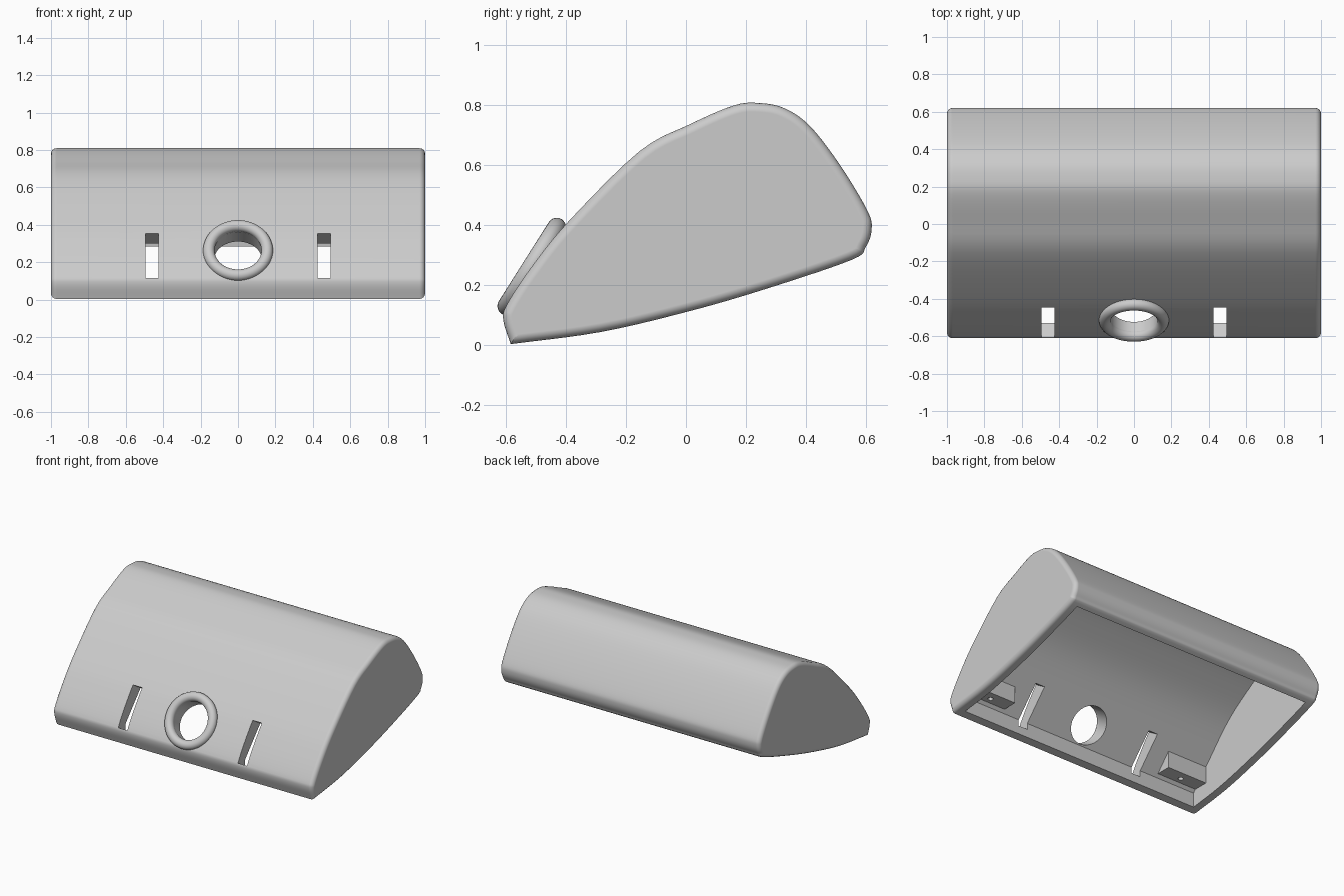
import bpy, bmesh, math
from mathutils import Vector, Matrix

if "Cube" in bpy.data.objects:
    bpy.data.objects.remove(bpy.data.objects["Cube"], do_unlink=True)

grey = bpy.data.materials.new("light grey plastic")
grey.use_nodes = True
grey.diffuse_color = (0.6, 0.6, 0.6, 1)
grey.node_tree.nodes["Principled BSDF"].inputs["Base Color"].default_value = (0.6, 0.6, 0.6, 1)


def spline(pts, steps=5):
    """Smooth open curve through the given (y, z) points."""
    p = [Vector(q) for q in pts]
    p = [2 * p[0] - p[1]] + p + [2 * p[-1] - p[-2]]
    out = []
    for a, b, c, d in zip(p, p[1:], p[2:], p[3:]):
        for i in range(steps):
            t = i / steps
            out.append(0.5 * (2 * b + (c - a) * t + (2 * a - 5 * b + 4 * c - d) * t ** 2
                              + (3 * b - a - 3 * c + d) * t ** 3))
    return out + [p[-2]]


def add_object(name, bm):
    bmesh.ops.recalc_face_normals(bm, faces=bm.faces)
    mesh = bpy.data.meshes.new(name)
    bm.to_mesh(mesh)
    bm.free()
    mesh.materials.append(grey)
    obj = bpy.data.objects.new(name, mesh)
    bpy.context.collection.objects.link(obj)
    return obj


def prism(name, profile, x0, x1, bevel=0):
    """Extrude a (y, z) profile along x, optionally rounding both end rims."""
    bm = bmesh.new()
    cap = bm.faces.new([bm.verts.new((x0, y, z)) for y, z in profile])
    ext = bmesh.ops.extrude_face_region(bm, geom=[cap], use_keep_orig=True)["geom"]
    bmesh.ops.translate(bm, vec=(x1 - x0, 0, 0),
                        verts=[v for v in ext if isinstance(v, bmesh.types.BMVert)])
    if bevel:
        rims = [e for e in bm.edges if abs(e.verts[0].co.x - e.verts[1].co.x) < 1e-5]
        bmesh.ops.bevel(bm, geom=rims, offset=bevel, segments=4, profile=0.5,
                        affect='EDGES', clamp_overlap=False)
    return add_object(name, bm)


def cylinder(name, radius, depth, matrix, segments=48):
    bm = bmesh.new()
    bmesh.ops.create_cone(bm, cap_ends=True, segments=segments, radius1=radius,
                          radius2=radius, depth=depth, matrix=matrix)
    return add_object(name, bm)


def activate(obj):
    bpy.ops.object.select_all(action='DESELECT')
    obj.select_set(True)
    bpy.context.view_layer.objects.active = obj


def cut(obj, cutter):
    mod = obj.modifiers.new("cut", 'BOOLEAN')
    mod.operation, mod.solver, mod.object = 'DIFFERENCE', 'EXACT', cutter
    activate(obj)
    bpy.ops.object.modifier_apply(modifier=mod.name)
    bpy.data.objects.remove(cutter, do_unlink=True)


def smooth(obj, angle=35):
    activate(obj)
    bpy.ops.object.shade_smooth_by_angle(angle=math.radians(angle))
    mod = obj.modifiers.new("flat_normals", 'WEIGHTED_NORMAL')
    mod.keep_sharp = True
    bpy.ops.object.modifier_apply(modifier=mod.name)


# Outer housing: wedge-shaped section with rounded ends
outline = spline([(-0.585, 0.003), (-0.61, 0.085), (-0.595, 0.14), (-0.51, 0.268),
                  (-0.39, 0.415), (-0.155, 0.647), (0.013, 0.737), (0.16, 0.80),
                  (0.245, 0.808), (0.33, 0.79), (0.415, 0.73), (0.515, 0.6),
                  (0.605, 0.45), (0.62, 0.387), (0.6, 0.327), (0.55, 0.283),
                  (0.25, 0.182), (0, 0.11), (-0.287, 0.043), (-0.585, 0.003)])[:-1]
housing = prism("housing", outline, -1, 1, bevel=0.03)

# Hollow interior, open underneath
ceiling = spline([(-0.42, 0.235), (-0.2, 0.475), (0, 0.62), (0.15, 0.7), (0.24, 0.715),
                  (0.34, 0.67), (0.44, 0.55), (0.53, 0.4), (0.555, 0.28)])
cavity = [(-0.53, -0.1), (-0.53, 0.11)] + ceiling + [(0.555, -0.1)]
cut(housing, prism("cavity_cutter", cavity, -0.93, 0.93))

# Tilted frame on the front slope: local z points out of the surface
centre = Vector((0, -0.515, 0.262))
outward = Vector((0, -0.845, 0.534))
frame = Matrix.Translation(centre) @ outward.to_track_quat('Z', 'Y').to_matrix().to_4x4()

# Round opening and the two slots beside it
cut(housing, cylinder("hole_cutter", 0.127, 0.4, frame))
slope = Vector((0.534, 0.845))
normal = Vector((-0.845, 0.534))
middle = Vector((-0.52, 0.23))
slot = [middle + slope * s * 0.143 + normal * n * 0.2
        for s, n in ((-1, -1), (1, -1), (1, 1), (-1, 1))]
for side in (-1, 1):
    cut(housing, prism("slot_cutter", slot, side * 0.46 - 0.035, side * 0.46 + 0.035))
smooth(housing)

# Raised ring around the round opening
bpy.ops.mesh.primitive_torus_add(major_radius=0.156, minor_radius=0.031,
                                 major_segments=64, minor_segments=20)
ring = bpy.context.object
ring.name = "ring"
ring.matrix_world = frame
ring.data.materials.append(grey)
bpy.ops.object.shade_smooth()

# Screw blocks inside the front corners
block = [(-0.54, 0.13), (-0.41, 0.13), (-0.41, 0.29), (-0.54, 0.17)]
for side, label in ((1, "left"), (-1, "right")):
    boss = prism(label + "_screw_block", block, side * 0.625, side * 0.95)
    cut(boss, cylinder("screw_cutter", 0.017, 0.16,
                       Matrix.Translation((side * 0.775, -0.47, 0.13)), 20))
    smooth(boss)
